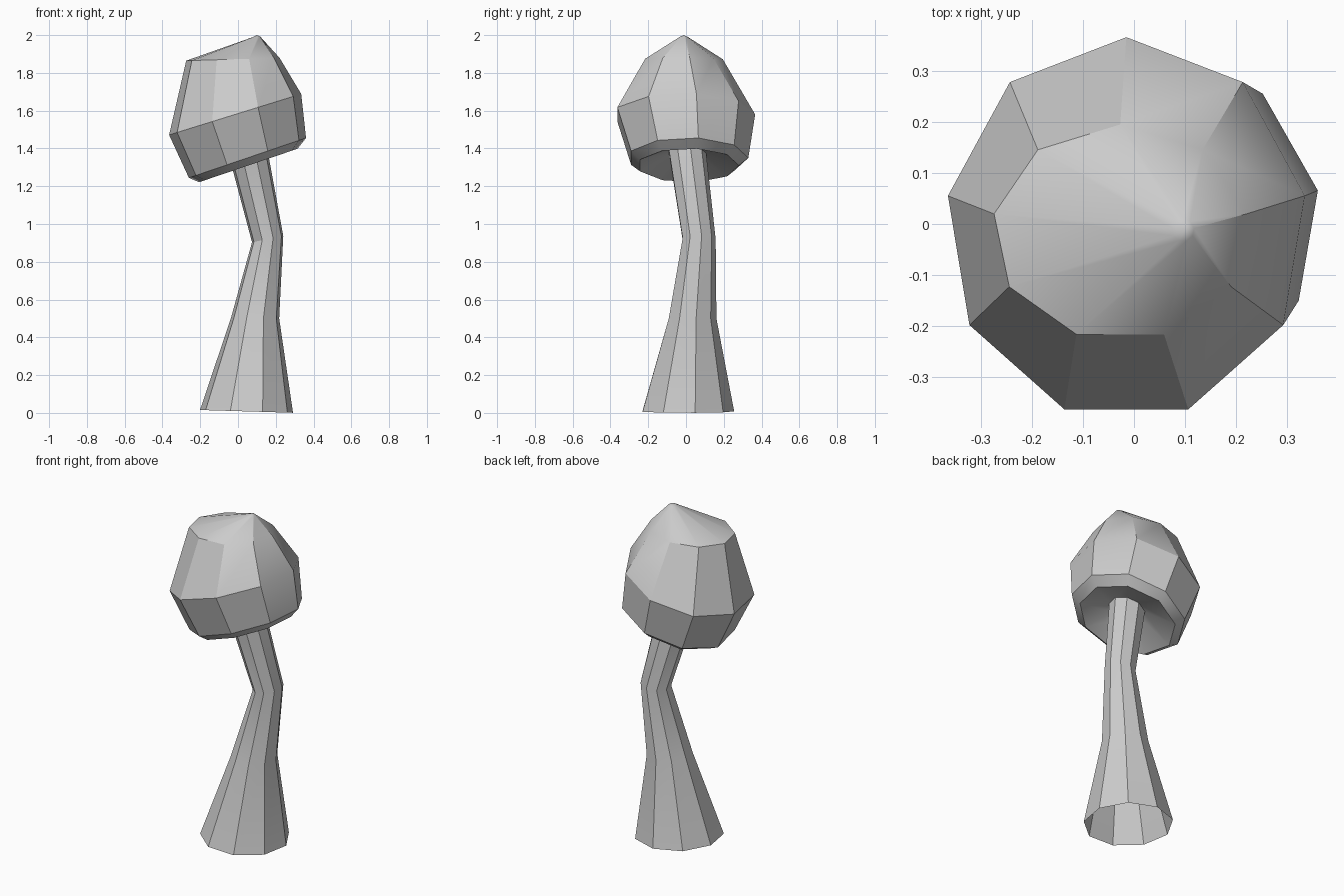
import bpy, bmesh
from math import cos, sin, radians

cube = bpy.data.objects.get("Cube")
if cube:
    bpy.data.objects.remove(cube, do_unlink=True)

SIDES = 9

grey = bpy.data.materials.new("plain_grey")
grey.use_nodes = True
grey.diffuse_color = (0.6, 0.6, 0.6, 1)
grey.node_tree.nodes["Principled BSDF"].inputs["Base Color"].default_value = (0.6, 0.6, 0.6, 1)


def ring(bm, cx, cy, cz, rx, ry, slope):
    """Nine-sided ring whose height leans with x."""
    verts = []
    for i in range(SIDES):
        a = radians(90 + i * 360 / SIDES)
        dx, dy = rx * cos(a), ry * sin(a)
        verts.append(bm.verts.new((cx + dx, cy + dy, cz + slope * dx)))
    return verts


def loft(name, rings, tip=None):
    """Skin a stack of rings, listed from the bottom up, and close it with a tip."""
    bm = bmesh.new()
    loops = [ring(bm, *r) for r in rings]
    for low, high in zip(loops, loops[1:]):
        for i in range(SIDES):
            j = (i + 1) % SIDES
            bm.faces.new((low[i], low[j], high[j], high[i]))
    if tip:
        top = bm.verts.new(tip)
        for i in range(SIDES):
            bm.faces.new((loops[-1][i], loops[-1][(i + 1) % SIDES], top))
    mesh = bpy.data.meshes.new(name)
    bm.to_mesh(mesh)
    bm.free()
    mesh.materials.append(grey)
    obj = bpy.data.objects.new(name, mesh)
    bpy.context.collection.objects.link(obj)
    bpy.ops.object.select_all(action='DESELECT')
    obj.select_set(True)
    bpy.context.view_layer.objects.active = obj
    bpy.ops.object.shade_smooth_by_angle(angle=radians(30))
    return obj


# Bent stem, open at the base: centre x, y, z, radius x, y, slope
loft("stem", [
    (0.045, 0.005, 0.008, 0.25, 0.25, -0.03),
    (0.09, 0.031, 0.5, 0.13, 0.13, 0.0),
    (0.157, 0.067, 0.92, 0.084, 0.09, 0.2),
    (0.045, 0.0, 1.42, 0.102, 0.102, 0.3),
])

# Leaning cap: hollow underside, rim, widest ring, shoulder, rounded peak
loft("cap", [
    (0.055, 0.0, 1.38, 0.09, 0.09, 0.33),
    (0.055, 0.01, 1.31, 0.265, 0.27, 0.34),
    (0.05, 0.01, 1.35, 0.315, 0.32, 0.34),
    (-0.015, -0.01, 1.58, 0.355, 0.376, 0.31),
    (-0.027, -0.017, 1.872, 0.251, 0.212, 0.03),
    (0.096, -0.012, 1.99, 0.022, 0.022, 0.1),
], tip=(0.1, -0.012, 2.0))
